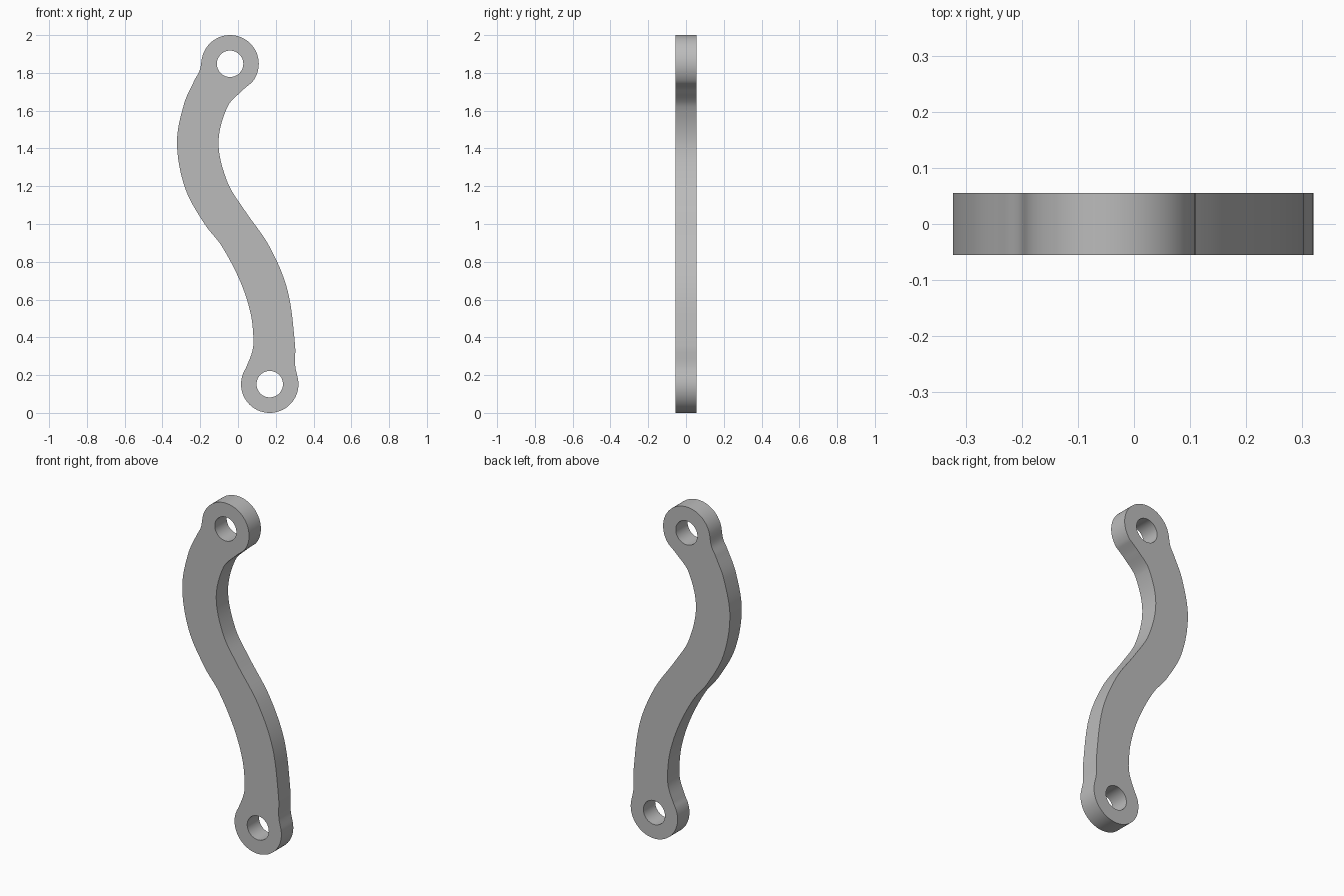
import bpy, bmesh, math
from mathutils import Vector
from mathutils.geometry import interpolate_bezier

if "Cube" in bpy.data.objects:
    bpy.data.objects.remove(bpy.data.objects["Cube"])

HALF_THICK = 0.055
BOSS_R, HOLE_R = 0.152, 0.07
TOP, BOTTOM = (-0.042, 1.848), (0.168, 0.152)


def arc(centre, radius, start, end, steps):
    """Points on a circle in the x-z plane, angles in degrees."""
    angles = [math.radians(start + (end - start) * i / steps) for i in range(steps + 1)]
    return [Vector((centre[0] + radius * math.cos(a), 0, centre[1] + radius * math.sin(a)))
            for a in angles]


def smooth_path(before, points, after, steps=8):
    """Smooth curve through the points, tangent to its neighbouring arcs."""
    pts = [before] + [Vector((x, 0, z)) for x, z in points] + [after]
    tangents = [(pts[min(i + 1, len(pts) - 1)] - pts[max(i - 1, 0)]).normalized()
                for i in range(len(pts))]
    result = []
    for i in range(len(pts) - 1):
        reach = (pts[i + 1] - pts[i]).length / 3
        result += interpolate_bezier(pts[i], pts[i] + tangents[i] * reach,
                                     pts[i + 1] - tangents[i + 1] * reach,
                                     pts[i + 1], steps + 1)[1:]
    return result[:-1]


# Rounded ends and the two S-shaped flanks
top_arc = arc(TOP, BOSS_R, -40, 172, 48)
bottom_arc = arc(BOTTOM, BOSS_R, 147, 371, 48)
left_flank = smooth_path(top_arc[-1], [
    (-0.203, 1.813), (-0.23, 1.762), (-0.285, 1.638), (-0.323, 1.43), (-0.28, 1.19),
    (-0.177, 1.0), (-0.087, 0.884), (0.01, 0.7), (0.066, 0.53), (0.082, 0.386),
    (0.074, 0.32)], bottom_arc[0])
right_flank = smooth_path(bottom_arc[-1], [
    (0.303, 0.25), (0.302, 0.36), (0.262, 0.65), (0.167, 0.88), (0.034, 1.074),
    (-0.056, 1.222), (-0.103, 1.43), (-0.056, 1.62), (0.02, 1.704)], top_arc[0])
outline = top_arc + left_flank + bottom_arc + right_flank

# Flat profile with two pin holes, then given thickness
bm = bmesh.new()
for loop in (outline, arc(TOP, HOLE_R, 0, 360, 48)[:-1], arc(BOTTOM, HOLE_R, 0, 360, 48)[:-1]):
    verts = [bm.verts.new(p + Vector((0, -HALF_THICK, 0))) for p in loop]
    for i, v in enumerate(verts):
        bm.edges.new((v, verts[i - 1]))
bmesh.ops.triangle_fill(bm, edges=bm.edges[:], use_beauty=True)
extruded = bmesh.ops.extrude_face_region(bm, geom=bm.faces[:], use_keep_orig=True)
bmesh.ops.translate(bm, vec=(0, 2 * HALF_THICK, 0),
                    verts=[g for g in extruded["geom"] if isinstance(g, bmesh.types.BMVert)])
bmesh.ops.recalc_face_normals(bm, faces=bm.faces[:])
mesh = bpy.data.meshes.new("curved_link")
bm.to_mesh(mesh)
bm.free()
link = bpy.data.objects.new("curved_link", mesh)
bpy.context.collection.objects.link(link)

# Plain grey finish
grey = bpy.data.materials.new("grey_metal")
grey.use_nodes = True
colour = (0.5, 0.5, 0.5, 1)
grey.diffuse_color = colour
grey.node_tree.nodes["Principled BSDF"].inputs["Base Color"].default_value = colour
mesh.materials.append(grey)

bpy.ops.object.select_all(action="DESELECT")
link.select_set(True)
bpy.context.view_layer.objects.active = link
bpy.ops.object.shade_smooth_by_angle(angle=math.radians(35))
